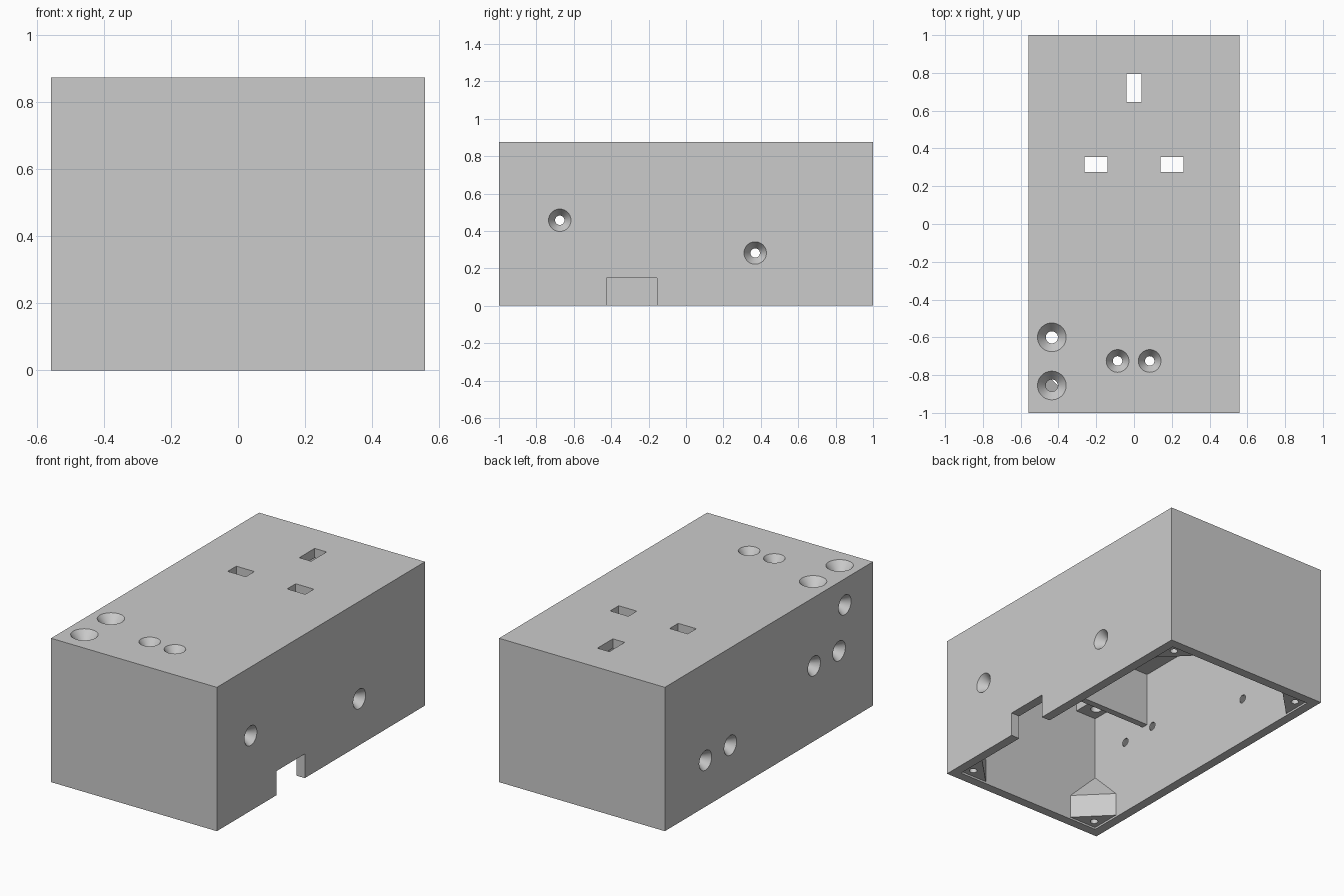
import bpy, bmesh
from math import radians
from mathutils import Matrix, Vector

HX, HY, H = 0.558, 1.0, 0.875      # half width, half length, height
WALL = 0.057
IX, IY, IZ = HX - WALL, HY - WALL, H - WALL
FLOOR = 0.012                      # recess of the screw posts

cube = bpy.data.objects.get("Cube")
if cube:
    bpy.data.objects.remove(cube)

grey = bpy.data.materials.new("plain grey")
grey.use_nodes = True
colour = (0.6, 0.6, 0.6, 1)
grey.diffuse_color = colour
grey.node_tree.nodes["Principled BSDF"].inputs["Base Color"].default_value = colour


def make(name, bm):
    bmesh.ops.recalc_face_normals(bm, faces=bm.faces)
    mesh = bpy.data.meshes.new(name)
    bm.to_mesh(mesh)
    bm.free()
    mesh.materials.append(grey)
    obj = bpy.data.objects.new(name, mesh)
    bpy.context.collection.objects.link(obj)
    return obj


def box(name, low, high):
    bm = bmesh.new()
    low, high = Vector(low), Vector(high)
    size = Matrix.Diagonal((*(high - low), 1))
    bmesh.ops.create_cube(bm, size=1, matrix=Matrix.Translation((low + high) / 2) @ size)
    return make(name, bm)


def combine(target, tool, operation):
    mod = target.modifiers.new(tool.name, "BOOLEAN")
    mod.operation, mod.solver, mod.object = operation, "EXACT", tool
    bpy.context.view_layer.objects.active = target
    bpy.ops.object.modifier_apply(modifier=mod.name)
    bpy.data.objects.remove(tool)


def countersink(name, place, outward, wide, narrow, length):
    """Cone opening outward from a wall, with a straight bore behind it."""
    turn = Vector(outward).to_track_quat("Z", "Y").to_matrix().to_4x4()
    start = Matrix.Translation(place) @ turn
    extra, depth, sides = 0.01, WALL * 0.92, 40
    slope = (wide - narrow) / depth
    bm = bmesh.new()
    rings = []
    for r, z in ((wide + slope * extra, extra), (narrow, -depth), (narrow, -length)):
        ring = bmesh.ops.create_circle(bm, segments=sides, radius=r,
                                       matrix=start @ Matrix.Translation((0, 0, z)))
        rings.append(ring["verts"])
    for a, b in zip(rings, rings[1:]):
        for i in range(sides):
            j = (i + 1) % sides
            bm.faces.new((a[i], a[j], b[j], b[i]))
    bm.faces.new(rings[0])
    bm.faces.new(rings[-1])
    return make(name, bm)


def corner_post(sx, sy):
    """Triangular screw post whose top tapers into the corner."""
    leg, tall, peak, sink = 0.185, 0.155, 0.36, 0.02
    cx, cy = sx * (IX + sink), sy * (IY + sink)
    leg += 2 * sink
    plan = [(cx, cy, peak + sink), (cx - sx * leg, cy, tall), (cx, cy - sy * leg, tall)]
    bm = bmesh.new()
    low = [bm.verts.new((x, y, FLOOR)) for x, y, z in plan]
    top = [bm.verts.new(p) for p in plan]
    bm.faces.new(low)
    bm.faces.new(top)
    for i in range(3):
        j = (i + 1) % 3
        bm.faces.new((low[i], low[j], top[j], top[i]))
    return make("corner_post", bm)


# Hollow shell, open underneath
shell = box("enclosure_shell", (-HX, -HY, 0), (HX, HY, H))
combine(shell, box("cavity", (-IX, -IY, -0.1), (IX, IY, IZ)), "DIFFERENCE")

# Hanging partition and thick pads under the large top holes
into = 0.02
combine(shell, box("partition", (-IX - into, -0.52, 0.487), (IX + into, -0.48, IZ + into)), "UNION")
large_holes = [(-0.435, -0.6), (-0.435, -0.855)]
for x, y in large_holes:
    combine(shell, box("pad", (-IX - into, y - 0.087, 0.73), (x + 0.075, y + 0.087, IZ + into)), "UNION")

# Four screw posts with pilot holes
for sx in (-1, 1):
    for sy in (-1, 1):
        combine(shell, corner_post(sx, sy), "UNION")
        bm = bmesh.new()
        bmesh.ops.create_cone(bm, cap_ends=True, segments=24, radius1=0.022, radius2=0.022, depth=0.22,
                              matrix=Matrix.Translation((sx * (HX - 0.106), sy * (HY - 0.106), 0.02)))
        combine(shell, make("pilot", bm), "DIFFERENCE")

# Holes through the top
for x, y in large_holes:
    combine(shell, countersink("large_hole", (x, y, H), (0, 0, 1), 0.076, 0.032, 0.2), "DIFFERENCE")
for x in (-0.087, 0.083):
    combine(shell, countersink("top_hole", (x, -0.725, H), (0, 0, 1), 0.06, 0.025, 0.1), "DIFFERENCE")
for x, y, w, d in ((0, 0.72, 0.04, 0.074), (-0.2, 0.315, 0.061, 0.041), (0.2, 0.315, 0.061, 0.041)):
    combine(shell, box("slot", (x - w, y - d, IZ - 0.05), (x + w, y + d, H + 0.05)), "DIFFERENCE")

# Holes through the side walls
side_holes = {1: [(-0.675, 0.457), (0.37, 0.282)],
              -1: [(-0.675, 0.457), (0.37, 0.282), (0.61, 0.282), (-0.435, 0.457), (-0.73, 0.716)]}
for side, places in side_holes.items():
    for y, z in places:
        combine(shell, countersink("side_hole", (side * HX, y, z), (side, 0, 0), 0.06, 0.025, 0.09), "DIFFERENCE")

# Cable notch in the lower edge of the left wall
combine(shell, box("notch", (IX - 0.03, -0.425, -0.05), (HX + 0.05, -0.155, 0.147)), "DIFFERENCE")

# Smooth cones, crisp edges
bpy.ops.object.select_all(action="DESELECT")
shell.select_set(True)
bpy.context.view_layer.objects.active = shell
bpy.ops.object.shade_smooth_by_angle(angle=radians(30))
